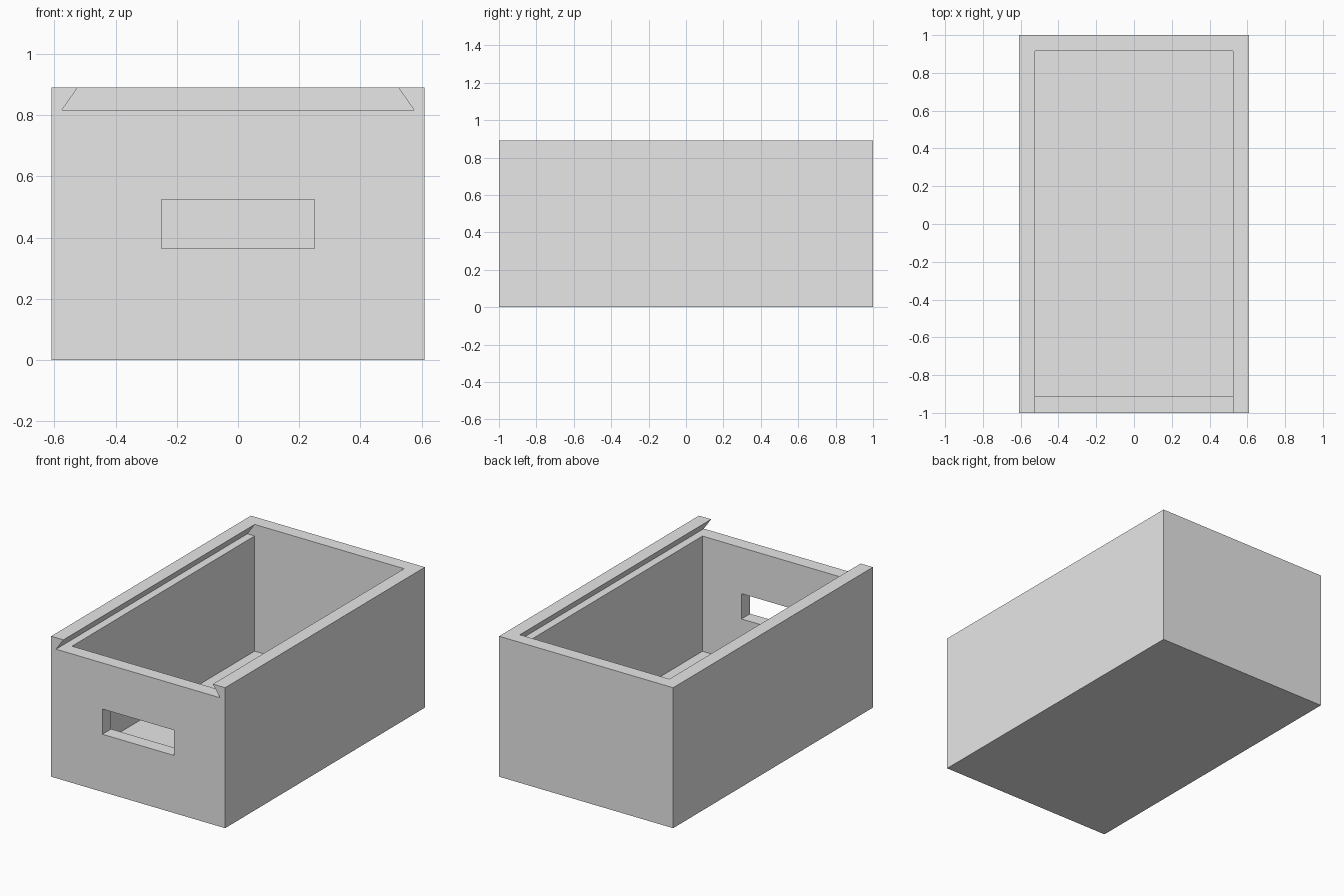
import bpy
import bmesh
import math

if "Cube" in bpy.data.objects:
    bpy.data.objects.remove(bpy.data.objects["Cube"], do_unlink=True)

HALF_W, HEIGHT, WALL = 0.61, 0.89, 0.087
INNER, LEDGE, BACK = 0.524, 0.817, 0.915

grey = bpy.data.materials.new("plain grey")
grey.use_nodes = True
grey.diffuse_color = (0.8, 0.8, 0.8, 1)
grey.node_tree.nodes["Principled BSDF"].inputs["Base Color"].default_value = (0.8, 0.8, 0.8, 1)


def prism(name, profile, y0, y1):
    """Extrude an x-z profile from y0 to y1."""
    bm = bmesh.new()
    face = bm.faces.new([bm.verts.new((x, y0, z)) for x, z in profile])
    ext = bmesh.ops.extrude_face_region(bm, geom=[face])
    moved = [v for v in ext["geom"] if isinstance(v, bmesh.types.BMVert)]
    bmesh.ops.translate(bm, verts=moved, vec=(0, y1 - y0, 0))
    bmesh.ops.recalc_face_normals(bm, faces=bm.faces)
    mesh = bpy.data.meshes.new(name)
    bm.to_mesh(mesh)
    bm.free()
    mesh.materials.append(grey)
    obj = bpy.data.objects.new(name, mesh)
    bpy.context.collection.objects.link(obj)
    return obj


def rect(half, z0, z1):
    return [(-half, z0), (half, z0), (half, z1), (-half, z1)]


def cut(obj, cutter):
    """Subtract the cutter, then discard it."""
    mod = obj.modifiers.new("cut", "BOOLEAN")
    mod.operation, mod.solver, mod.object = "DIFFERENCE", "EXACT", cutter
    bpy.context.view_layer.objects.active = obj
    bpy.ops.object.modifier_apply(modifier=mod.name)
    bpy.data.objects.remove(cutter, do_unlink=True)


# Solid block
box = prism("box", rect(HALF_W, 0, HEIGHT), -1, 1)

# Dovetail slot for a sliding lid, open at the front; sides lean inward
lean = (0.575 - INNER) / (HEIGHT - LEDGE)
top = HEIGHT + 0.04
top_half = INNER - lean * (top - HEIGHT)
slot = [(-0.575, LEDGE), (0.575, LEDGE), (top_half, top), (-top_half, top)]
cut(box, prism("lid_slot_cutter", slot, -1.1, BACK))

# Storage cavity
cut(box, prism("cavity_cutter", rect(INNER, WALL, 0.85), -1 + WALL, BACK))

# Handle hole through the front wall
cut(box, prism("handle_cutter", rect(0.25, 0.365, 0.525), -1.1, -0.8))

# Merge leftover coplanar faces
bm = bmesh.new()
bm.from_mesh(box.data)
bmesh.ops.remove_doubles(bm, verts=bm.verts, dist=0.0001)
bmesh.ops.dissolve_limit(bm, angle_limit=math.radians(1), verts=bm.verts, edges=bm.edges)
bm.to_mesh(box.data)
bm.free()
